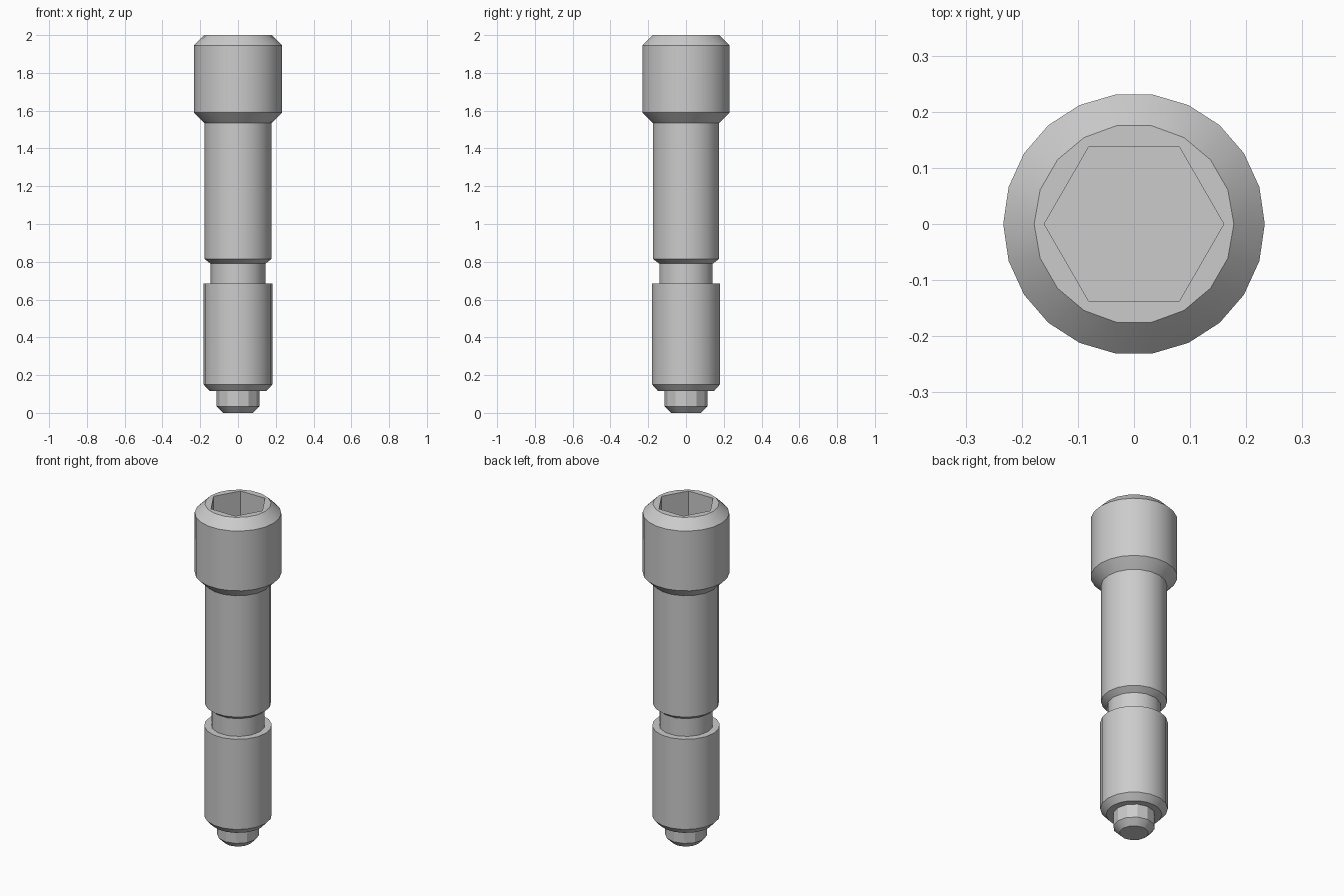
import bpy
import bmesh
import math

cube = bpy.data.objects.get("Cube")
if cube:
    bpy.data.objects.remove(cube, do_unlink=True)

steel = bpy.data.materials.new("grey steel")
steel.use_nodes = True
GREY = (0.6, 0.6, 0.6, 1)
steel.diffuse_color = GREY
steel.node_tree.nodes["Principled BSDF"].inputs["Base Color"].default_value = GREY


def zip_rings(bm, a, b):
    """Join two rings that may have different side counts."""
    na, nb = len(a), len(b)
    if na == nb:
        for i in range(na):
            j = (i + 1) % na
            bm.faces.new((a[i], a[j], b[j], b[i]))
        return
    i = j = 0
    while i < na or j < nb:
        if j == nb or (i < na and (i + 0.5) / na <= (j + 0.5) / nb):
            bm.faces.new((a[i % na], a[(i + 1) % na], b[j % nb]))
            i += 1
        else:
            bm.faces.new((a[i % na], b[(j + 1) % nb], b[j % nb]))
            j += 1


def turned_part(name, rings, cap_first=False, cap_last=False):
    """Loft rings of (radius, height, sides) into one part."""
    bm = bmesh.new()
    loops = []
    for r, z, n in rings:
        loops.append([bm.verts.new((r * math.cos(math.tau * k / n),
                                    r * math.sin(math.tau * k / n), z))
                      for k in range(n)])
    for a, b in zip(loops, loops[1:]):
        zip_rings(bm, a, b)
    if cap_first:
        bm.faces.new(reversed(loops[0]))
    if cap_last:
        bm.faces.new(loops[-1])
    # rings run from top to bottom, so turn the faces outward
    bmesh.ops.reverse_faces(bm, faces=bm.faces[:])
    mesh = bpy.data.meshes.new(name)
    bm.to_mesh(mesh)
    bm.free()
    mesh.materials.append(steel)
    obj = bpy.data.objects.new(name, mesh)
    bpy.context.collection.objects.link(obj)
    bpy.ops.object.select_all(action="DESELECT")
    obj.select_set(True)
    bpy.context.view_layer.objects.active = obj
    bpy.ops.object.shade_smooth_by_angle(angle=math.radians(30))


# Head with hexagonal socket and bevelled rims
turned_part("socket_head", [
    (0.16, 1.8, 6), (0.16, 2.0, 6), (0.178, 2.0, 18), (0.233, 1.945, 22),
    (0.233, 1.59, 22), (0.178, 1.535, 18)], cap_first=True)

# Plain shank, chamfered down to the neck
turned_part("shank", [(0.178, 1.535, 18), (0.178, 0.815, 18), (0.145, 0.79, 14)])

# Narrow relief groove
turned_part("neck", [(0.145, 0.79, 14), (0.145, 0.685, 14)])

# Lower body with flat shoulder and chamfered end
turned_part("lower_body", [
    (0.145, 0.685, 14), (0.182, 0.685, 18), (0.182, 0.15, 18),
    (0.15, 0.115, 18), (0.113, 0.115, 12)])

# Pilot tip
turned_part("pilot_tip", [(0.113, 0.115, 12), (0.113, 0.035, 12), (0.078, 0, 12)],
            cap_last=True)
